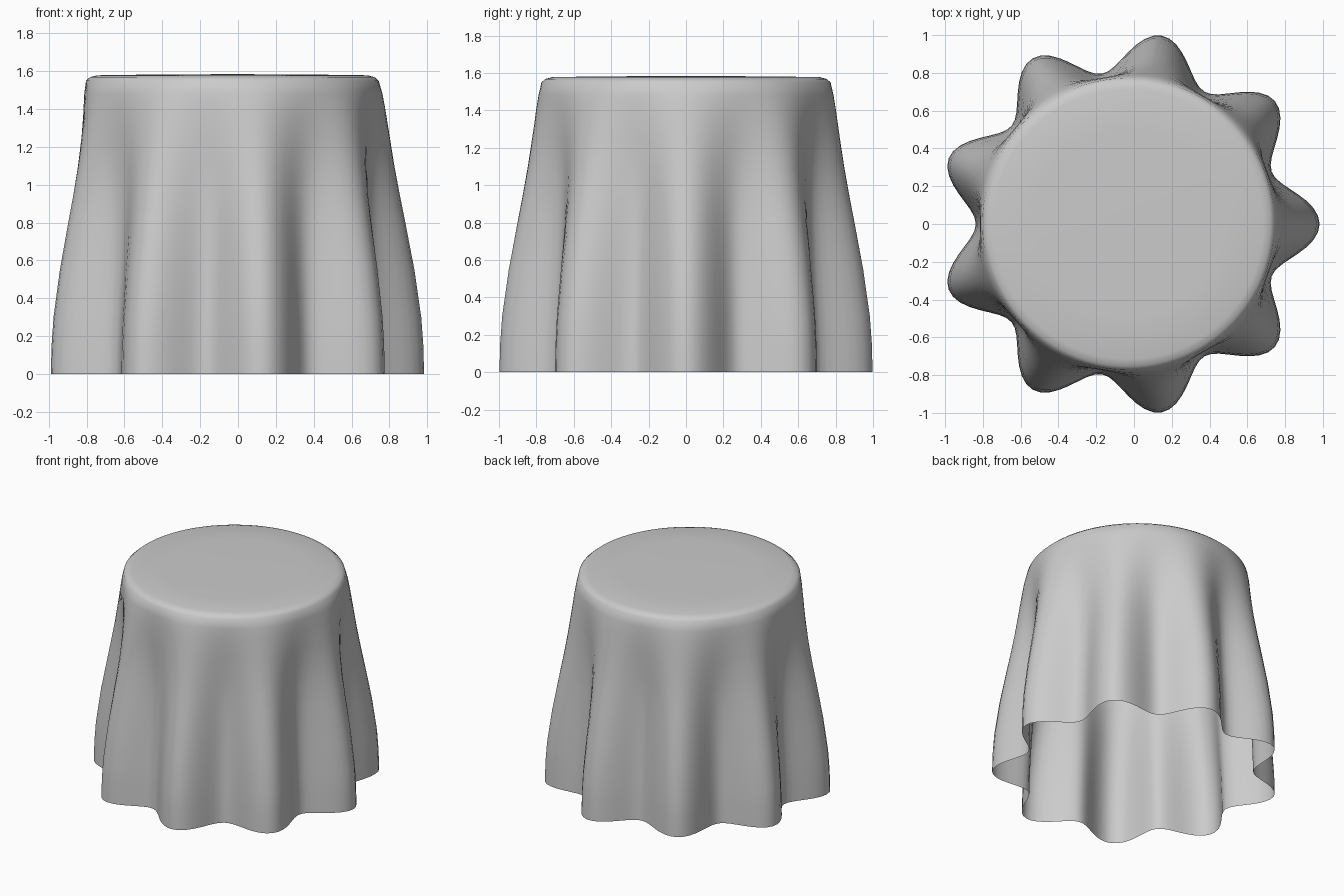
import bpy, bmesh
from math import cos, sin, pi

if "Cube" in bpy.data.objects:
    bpy.data.objects.remove(bpy.data.objects["Cube"])

FOLDS, SEGS, CX = 9, 144, -0.03

# Cloth profile: height, radius on fold peaks, radius in fold valleys
profile = [
    (0.00, 1.013, 0.808), (0.15, 1.009, 0.804), (0.30, 0.998, 0.797),
    (0.55, 0.962, 0.782), (0.80, 0.914, 0.772), (0.95, 0.884, 0.769),
    (1.10, 0.856, 0.772), (1.25, 0.832, 0.780), (1.40, 0.808, 0.786),
    (1.48, 0.793, 0.782), (1.55, 0.773, 0.773), (1.568, 0.752, 0.752),
    (1.578, 0.715, 0.715), (1.581, 0.50, 0.50), (1.583, 0.25, 0.25),
]

bm = bmesh.new()
rings = []
for z, peak, valley in profile:
    mid, amp = (peak + valley) / 2, (peak - valley) / 2
    ring = []
    for i in range(SEGS):
        a = 2 * pi * i / SEGS
        r = mid + amp * cos(FOLDS * a)
        ring.append(bm.verts.new((CX + r * cos(a), r * sin(a), z)))
    rings.append(ring)

# Draped sides and flat top, open underneath
for low, high in zip(rings, rings[1:]):
    for i in range(SEGS):
        j = (i + 1) % SEGS
        bm.faces.new((low[i], low[j], high[j], high[i]))
centre = bm.verts.new((CX, 0, 1.584))
for i in range(SEGS):
    bm.faces.new((rings[-1][i], rings[-1][(i + 1) % SEGS], centre))
for f in bm.faces:
    f.smooth = True

mesh = bpy.data.meshes.new("tablecloth")
bm.to_mesh(mesh)
bm.free()
cloth = bpy.data.objects.new("tablecloth", mesh)
bpy.context.collection.objects.link(cloth)
